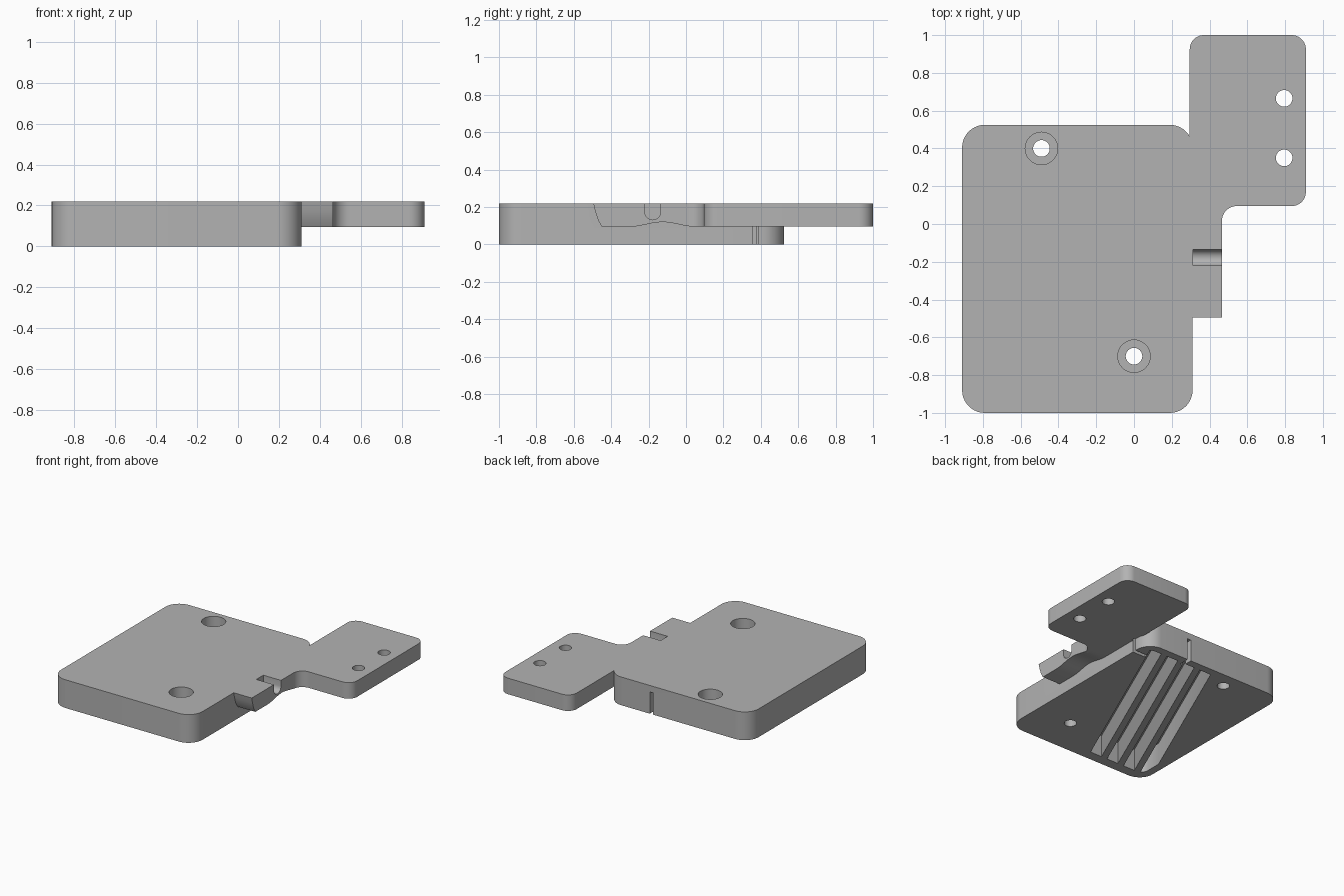
import bpy, bmesh, math
from mathutils import Vector

if "Cube" in bpy.data.objects:
    bpy.data.objects.remove(bpy.data.objects["Cube"], do_unlink=True)

TOP, UNDER, ROOF = 0.22, 0.095, 0.17

grey = bpy.data.materials.new("plain grey")
grey.use_nodes = True
grey.diffuse_color = (0.45, 0.45, 0.45, 1)
grey.node_tree.nodes["Principled BSDF"].inputs["Base Color"].default_value = grey.diffuse_color


def arc(cx, cy, r, start, end, steps=10):
    angles = [math.radians(start + (end - start) * i / steps) for i in range(steps + 1)]
    return [(cx + r * math.cos(a), cy + r * math.sin(a)) for a in angles]


def rounded(x0, y0, x1, y1, r):
    return (arc(x1 - r, y1 - r, r, 0, 90) + arc(x0 + r, y1 - r, r, 90, 180)
            + arc(x0 + r, y0 + r, r, 180, 270) + arc(x1 - r, y0 + r, r, 270, 360))


def prism(name, outlines, lo, hi, along_x=False):
    """Extrude closed outlines along z, or along x for (y, z) outlines."""
    bm = bmesh.new()
    for outline in outlines:
        place = (lambda p: (lo, p[0], p[1])) if along_x else (lambda p: (p[0], p[1], lo))
        face = bm.faces.new([bm.verts.new(place(p)) for p in outline])
        moved = bmesh.ops.extrude_face_region(bm, geom=[face])["geom"]
        shift = Vector((hi - lo, 0, 0) if along_x else (0, 0, hi - lo))
        bmesh.ops.translate(bm, vec=shift,
                            verts=[g for g in moved if isinstance(g, bmesh.types.BMVert)])
    bmesh.ops.recalc_face_normals(bm, faces=bm.faces)
    mesh = bpy.data.meshes.new(name)
    bm.to_mesh(mesh)
    bm.free()
    mesh.materials.append(grey)
    obj = bpy.data.objects.new(name, mesh)
    bpy.context.collection.objects.link(obj)
    return obj


def combine(target, other, operation):
    mod = target.modifiers.new(operation.lower(), "BOOLEAN")
    mod.operation, mod.solver, mod.object = operation, "EXACT", other
    bpy.context.view_layer.objects.active = target
    bpy.ops.object.modifier_apply(modifier=mod.name)
    bpy.data.objects.remove(other, do_unlink=True)


def box(x0, y0, x1, y1):
    return [(x0, y0), (x1, y0), (x1, y1), (x0, y1)]


# Thick main plate, thin side wing and the curved bracket joining them
plate = prism("mounting_plate", [rounded(-0.91, -1, 0.31, 0.525, 0.12)], 0, TOP)
wing = prism("wing", [rounded(0.295, 0.095, 0.91, 1, 0.075)], UNDER, TOP)

arch = [(-0.3 + 0.35 * i / 12, UNDER + 0.025 * math.sin(math.pi * i / 12) ** 2)
        for i in range(13)]
front_curve = [(-0.495, TOP), (-0.485, 0.175), (-0.47, 0.13), (-0.45, UNDER)]
tab = prism("bracket", [front_curve + arch + [(0.2, UNDER), (0.2, TOP)]], 0.2, 0.465, True)
fillet = prism("inner_fillet", [arc(0.545, 0.015, 0.08, 90, 180) + [(0.44, 0.015), (0.44, 0.13), (0.545, 0.13)]],
               UNDER, TOP)
for part in (wing, tab, fillet):
    combine(plate, part, "UNION")

# Round-bottomed notch across the bracket
notch = arc(-0.178, 0.175, 0.043, 180, 360) + [(-0.135, 0.3), (-0.221, 0.3)]
combine(plate, prism("notch", [notch], 0.313, 0.6, True), "DIFFERENCE")

# Counterbored screw holes in the plate, plain holes in the wing
screws, wing_holes = [(-0.49, 0.4), (0, -0.7)], [(0.795, 0.665), (0.795, 0.35)]


def discs(centres, r):
    return [arc(x, y, r, 0, 360, 40)[:-1] for x, y in centres]


combine(plate, prism("bores", discs(screws, 0.086), 0.1, 0.3), "DIFFERENCE")
combine(plate, prism("holes", discs(screws + wing_holes, 0.044), -0.1, 0.3), "DIFFERENCE")

# Slanted channels under the plate, separated by three fins
slant, pitch, gap = 0.44, 0.152, 0.1


def channel(i):
    x0 = -0.32 + i * pitch
    return [(x0 + slant * (y - 0.46) + dx, y) for y, dx in ((-1.1, 0), (-1.1, gap), (0.6, gap), (0.6, 0))]


pocket = prism("pocket", [rounded(-0.85, -0.92, 0.25, 0.465, 0.06)], -0.05, ROOF)
combine(pocket, prism("channels", [channel(i) for i in range(4)], -0.1, 0.2), "INTERSECT")
combine(plate, pocket, "DIFFERENCE")

# Narrow vertical slots through the back and side walls
combine(plate, prism("slots", [box(-0.085, 0.44, -0.055, 0.6), box(0.2, 0.358, 0.32, 0.386)],
                     -0.05, ROOF), "DIFFERENCE")

bpy.ops.object.select_all(action="DESELECT")
plate.select_set(True)
bpy.context.view_layer.objects.active = plate
bpy.ops.object.shade_smooth_by_angle(angle=math.radians(30))
